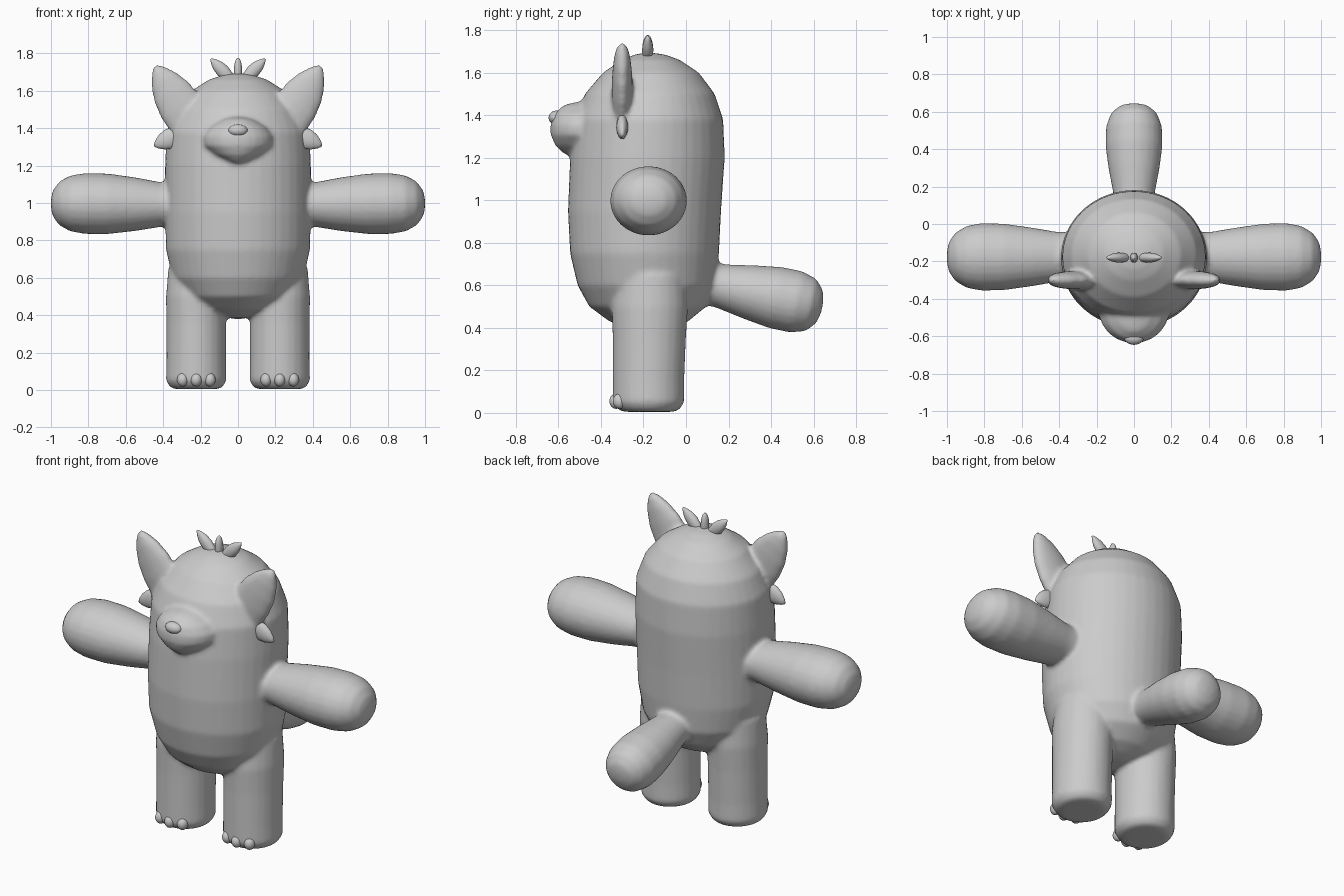
import bpy, bmesh
from math import cos, sin, pi
from mathutils import Matrix, Vector

if "Cube" in bpy.data.objects:
    bpy.data.objects.remove(bpy.data.objects["Cube"], do_unlink=True)

grey = bpy.data.materials.new("soft_grey")
grey.use_nodes = True
GREY = (0.6, 0.6, 0.6, 1)
grey.diffuse_color = GREY
grey.node_tree.nodes["Principled BSDF"].inputs["Base Color"].default_value = GREY


def loft(bm, rings, matrix=Matrix(), segments=24):
    """Closed tube along local z; each ring is (z, half width, front y, back y)."""
    loops, made = [], []
    for z, rx, front, back in rings:
        mid, ry = (front + back) / 2, (back - front) / 2
        angles = [2 * pi * i / segments for i in range(segments)]
        loops.append([bm.verts.new(matrix @ Vector((rx * cos(a), mid + ry * sin(a), z)))
                      for a in angles])
    for low, high in zip(loops, loops[1:]):
        for i in range(segments):
            j = (i + 1) % segments
            made.append(bm.faces.new((low[i], low[j], high[j], high[i])))
    made += [bm.faces.new(loops[0][::-1]), bm.faces.new(loops[-1])]
    bmesh.ops.recalc_face_normals(bm, faces=made)


def oval(rows):
    """Rings centred on the axis from (z, half width, half depth)."""
    return [(z, rx, -ry, ry) for z, rx, ry in rows]


def aim(start, end, depth_axis):
    """Frame at start with z toward end and y close to depth_axis."""
    z = (Vector(end) - Vector(start)).normalized()
    x = Vector(depth_axis).cross(z).normalized()
    y = z.cross(x)
    return Matrix.Translation(start) @ Matrix((x, y, z)).transposed().to_4x4()


def finish(name, bm):
    for face in bm.faces:
        face.smooth = True
    mesh = bpy.data.meshes.new(name)
    bm.to_mesh(mesh)
    bm.free()
    mesh.materials.append(grey)
    obj = bpy.data.objects.new(name, mesh)
    bpy.context.collection.objects.link(obj)
    return obj


def ellipsoid(bm, centre, radii, tilt=0):
    matrix = (Matrix.Translation(centre) @ Matrix.Rotation(tilt, 4, "Y")
              @ Matrix.Diagonal((*radii, 1)))
    bmesh.ops.create_uvsphere(bm, u_segments=24, v_segments=14, radius=1, matrix=matrix)


def mirror(obj):
    obj.modifiers.new("Mirror", "MIRROR")


# Torso and head in one pill shape
body = bmesh.new()
loft(body, [(0.385, 0.06, -0.23, -0.12), (0.40, 0.14, -0.28, -0.06), (0.43, 0.21, -0.36, 0.01),
            (0.50, 0.29, -0.455, 0.095), (0.60, 0.35, -0.51, 0.14), (0.75, 0.385, -0.545, 0.155),
            (0.95, 0.39, -0.555, 0.165), (1.20, 0.39, -0.545, 0.182), (1.38, 0.382, -0.525, 0.175),
            (1.50, 0.335, -0.475, 0.135), (1.60, 0.25, -0.39, 0.06), (1.66, 0.155, -0.30, -0.03),
            (1.685, 0.08, -0.24, -0.10), (1.692, 0.03, -0.20, -0.15)], segments=40)

# Limbs and ears, fused to the torso on both sides
arm = oval([(0, 0.11, 0.13), (0.12, 0.12, 0.135), (0.25, 0.143, 0.157), (0.40, 0.162, 0.178),
            (0.52, 0.163, 0.181), (0.60, 0.15, 0.166), (0.66, 0.118, 0.13), (0.695, 0.07, 0.08),
            (0.705, 0.025, 0.03)])
leg = [(0.005, 0.11, -0.29, -0.06), (0.015, 0.14, -0.32, -0.03), (0.05, 0.162, -0.345, -0.008),
       (0.15, 0.16, -0.345, -0.008), (0.35, 0.16, -0.345, 0.0), (0.50, 0.162, -0.35, 0.01),
       (0.65, 0.15, -0.33, 0.0)]
ear = oval([(-0.08, 0.10, 0.04), (0, 0.115, 0.048), (0.11, 0.12, 0.05), (0.20, 0.108, 0.047),
            (0.28, 0.078, 0.04), (0.335, 0.043, 0.03), (0.368, 0.014, 0.012)])
for side in (1, -1):
    flip = Matrix.Diagonal((side, 1, 1, 1))
    loft(body, arm, flip @ aim((0.295, -0.176, 0.99), (1, -0.176, 1.0), (0, 1, 0)))
    loft(body, leg, flip @ Matrix.Translation((0.223, 0, 0)))
    loft(body, ear, flip @ aim((0.25, -0.30, 1.42), (0.44, -0.30, 1.73), (0, 1, 0)))

# Tail drooping backward
loft(body, oval([(0, 0.10, 0.095), (0.12, 0.112, 0.105), (0.26, 0.138, 0.13), (0.38, 0.153, 0.147),
                 (0.48, 0.15, 0.147), (0.55, 0.125, 0.125), (0.59, 0.08, 0.08), (0.603, 0.03, 0.03)]),
     aim((0, 0.05, 0.62), (0, 0.645, 0.495), (0, 0, 1)))

# Muzzle with a narrow chin
loft(body, oval([(-0.13, 0.03, 0.09), (-0.115, 0.07, 0.125), (-0.08, 0.135, 0.16),
                 (-0.03, 0.188, 0.182), (0.02, 0.19, 0.182), (0.07, 0.155, 0.165),
                 (0.11, 0.09, 0.12), (0.125, 0.03, 0.06)]),
     Matrix.Translation((0, -0.455, 1.337)))
body = finish("body", body)
remesh = body.modifiers.new("Fuse", "REMESH")
remesh.mode = "VOXEL"
remesh.voxel_size = 0.012
remesh.use_smooth_shade = True
soften = body.modifiers.new("Soften", "SMOOTH")
soften.factor = 0.5
soften.iterations = 8

# Nose
nose = bmesh.new()
ellipsoid(nose, (0, -0.61, 1.388), (0.052, 0.036, 0.033))
finish("nose", nose)

# Cheek tufts
tuft = bmesh.new()
loft(tuft, oval([(-0.06, 0.03, 0.015), (0, 0.05, 0.025), (0.05, 0.055, 0.028), (0.09, 0.042, 0.023),
                 (0.12, 0.022, 0.014), (0.135, 0.006, 0.005)]),
     aim((0.325, -0.30, 1.362), (0.45, -0.30, 1.305), (0, 1, 0)))
mirror(finish("cheek_tufts", tuft))

# Toes along the front of each foot
toes = bmesh.new()
for x, y in ((0.15, -0.312), (0.223, -0.328), (0.296, -0.312)):
    ellipsoid(toes, (x, y, 0.055), (0.03, 0.032, 0.036))
mirror(finish("toes", toes))

# Crest of three hair leaves
leaf = oval([(-0.04, 0.015, 0.015), (0.02, 0.03, 0.024), (0.06, 0.036, 0.027), (0.10, 0.03, 0.022),
             (0.13, 0.017, 0.013), (0.15, 0.004, 0.004)])
hair = bmesh.new()
loft(hair, leaf, aim((0.04, -0.18, 1.665), (0.145, -0.18, 1.77), (0, 1, 0)))
mirror(finish("side_hair", hair))
hair = bmesh.new()
ellipsoid(hair, (0, -0.18, 1.705), (0.022, 0.026, 0.072))
finish("middle_hair", hair)
